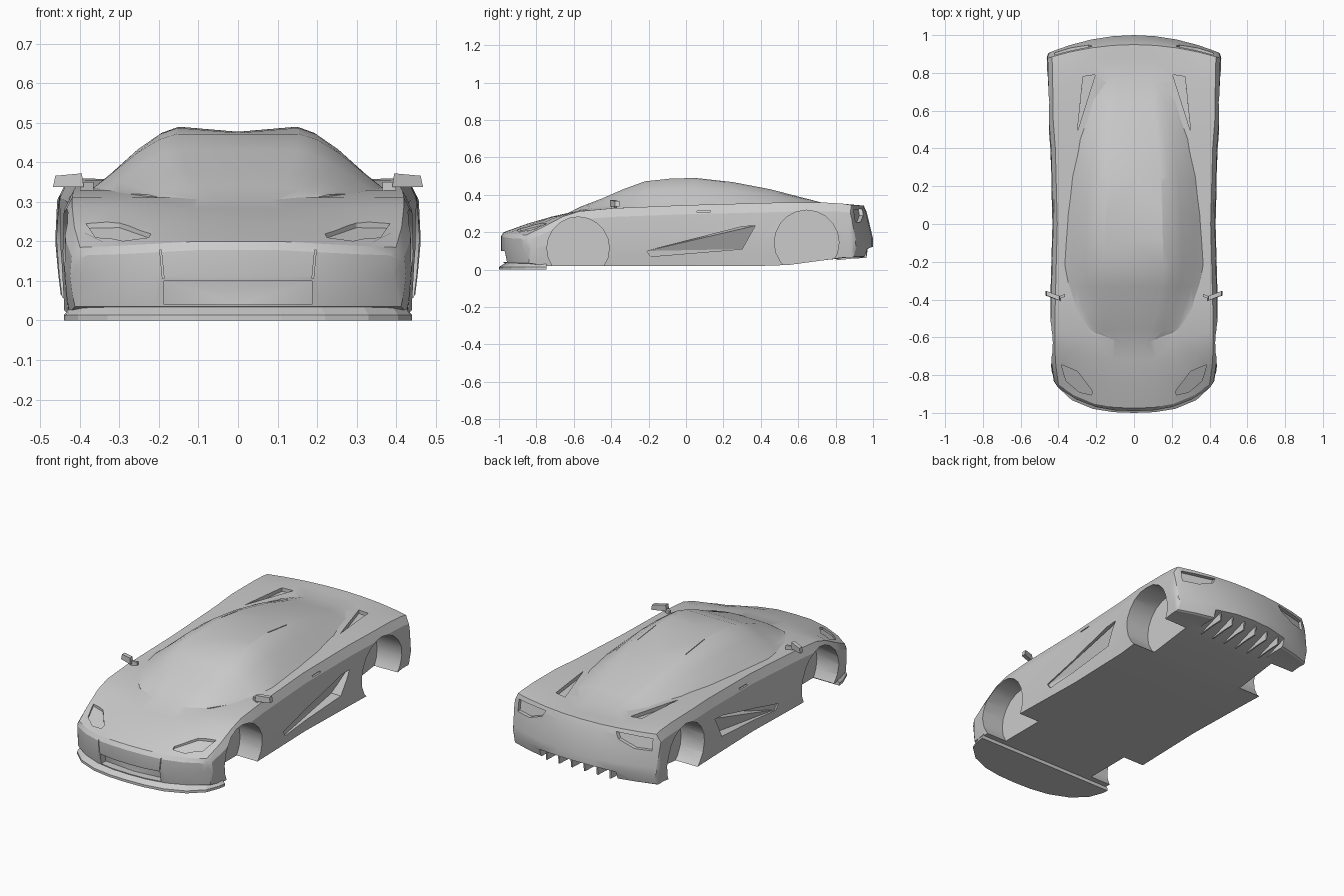
import bpy, bmesh, math
from mathutils import Vector
from mathutils.bvhtree import BVHTree

if "Cube" in bpy.data.objects:
    bpy.data.objects.remove(bpy.data.objects["Cube"])


def finish(name, bm):
    bmesh.ops.remove_doubles(bm, verts=bm.verts, dist=1e-5)
    bmesh.ops.recalc_face_normals(bm, faces=bm.faces)
    me = bpy.data.meshes.new(name)
    bm.to_mesh(me)
    bm.free()
    ob = bpy.data.objects.new(name, me)
    bpy.context.collection.objects.link(ob)
    return ob


def loft(name, sections):
    """Half sections (bottom centre to top centre), mirrored and capped with quads."""
    bm = bmesh.new()
    n = len(sections[0])
    for s in (1, -1):
        rows = [[bm.verts.new((s * x, y, z)) for x, y, z in sec] for sec in sections]
        for a, b in zip(rows, rows[1:]):
            for i in range(n - 1):
                bm.faces.new((a[i], a[i + 1], b[i + 1], b[i]))
        for r in (rows[0], rows[-1]):
            for i in range(n // 2 - 1):
                bm.faces.new((r[i], r[i + 1], r[n - 2 - i], r[n - 1 - i]))
            m = n // 2
            bm.faces.new((r[m - 1], r[m], r[m + 1]))
    return finish(name, bm)


def solid(name, loops):
    """Closed solid bridging matching loops of points."""
    bm = bmesh.new()
    rows = [[bm.verts.new(p) for p in lp] for lp in loops]
    n = len(rows[0])
    for a, b in zip(rows, rows[1:]):
        for i in range(n):
            j = (i + 1) % n
            bm.faces.new((a[i], a[j], b[j], b[i]))
    bm.faces.new(rows[0])
    bm.faces.new(rows[-1])
    return finish(name, bm)


def boolean(target, tool, op):
    mod = target.modifiers.new(op, 'BOOLEAN')
    mod.operation, mod.solver, mod.object = op, 'EXACT', tool
    bpy.context.view_layer.objects.active = target
    bpy.ops.object.modifier_apply(modifier=mod.name)
    bpy.data.objects.remove(tool)


# Body shell: y, half width, floor z, shoulder z, centre z
BODY = [(-.990, .405, .11, .165, .178), (-.975, .425, .035, .185, .20),
        (-.85, .44, .02, .235, .245), (-.72, .446, .02, .285, .283),
        (-.6, .446, .02, .312, .31), (-.4, .443, .02, .328, .33),
        (0, .432, .02, .345, .34), (.4, .443, .02, .356, .35),
        (.55, .455, .025, .36, .35), (.75, .458, .052, .358, .346),
        (.88, .46, .065, .352, .345), (.95, .462, .065, .345, .343),
        (.965, .461, .065, .31, .31), (.98, .458, .07, .25, .25),
        (1.0, .452, .12, .165, .165)]


def body_section(y, w, zb, zs, zc):
    h = zs - zb
    pts = [(f * w, zb) for f in (0, .25, .5, .75, .97)]
    pts += [(.985 * w, zb + .2 * h), (w, zb + .5 * h), (.99 * w, zs - .15 * h)]
    pts += [(f * w, zc + t * (zs - zc)) for f, t in ((.94, 1), (.75, .8), (.5, .4), (.25, 0), (0, 0))]
    out = []
    for x, z in pts:
        a = x / .43
        front = min(1, max(0, (-.5 - y) / .48))
        rear = min(1, max(0, (y - .8) / .2))
        out.append((x, y + .15 * front * a ** 2.6 - .085 * rear * a * a, z))
    return out


body = loft("body", [body_section(*s) for s in BODY])

# Cabin canopy: y, half width, top z
CABIN = [(-.66, .08, .288), (-.56, .23, .338), (-.45, .31, .38), (-.33, .355, .432),
         (-.22, .378, .472), (-.08, .372, .487), (.05, .365, .49), (.25, .345, .468),
         (.45, .31, .43), (.65, .25, .378), (.80, .20, .34)]


def cabin_section(y, w, zt):
    z0 = min(.33 + .02 * y, zt - .005)
    dip = 1.0 if y < -.2 else .92
    prof = [(1, 0), (.86, .28), (.68, .66), (.53, .9), (.41, 1), (0, dip)]
    pts = [(f * w, y, .25) for f, _ in reversed(prof)]
    pts.append((w, y, (z0 + .25) / 2))
    return pts + [(f * w, y, z0 + t * (zt - z0)) for f, t in prof]


boolean(body, loft("cabin", [cabin_section(*s) for s in CABIN]), 'UNION')

# Surface lookup used to sink recesses a set depth below the skin
probe = bmesh.new()
probe.from_mesh(body.data)
skin = BVHTree.FromBMesh(probe)
probe.free()


def recess(points, place, direction, depth, sides=(1, -1)):
    d0 = Vector(direction)
    for s in sides:
        d = Vector((d0.x * s, d0.y, d0.z))
        outer, inner = [], []
        for i, p in enumerate(points):
            q = Vector(place(*p))
            q.x *= s
            hit = skin.ray_cast(q - d * 3, d)[0]
            if hit is None:
                return
            outer.append(hit - d * .05)
            inner.append(hit + d * (depth[i] if isinstance(depth, list) else depth))
        boolean(body, solid("cutter", [outer, inner]), 'DIFFERENCE')


def top(x, y): return (x, y, 0)
def side(y, z): return (0, y, z)
def end(x, z): return (x, 0, z)


# Headlamps, rear deck slots and roof seams
recess([(.385, -.745), (.30, -.78), (.22, -.885), (.225, -.905), (.29, -.89), (.36, -.83)],
       top, (0, 0, -1), .012)
recess([(.30, .49), (.27, .78), (.205, .79)], top, (0, 0, -1), .02)
recess([(.15, .05), (.154, .05), (.154, .22), (.15, .22)], top, (0, 0, -1), .004)
# Side intakes and door handles
recess([(-.21, .10), (-.19, .07), (.30, .11), (.37, .235), (.30, .23)],
       side, (-1, 0, 0), [.008, .008, .06, .012, .06])
recess([(.06, .305), (.13, .307), (.13, .315), (.06, .313)], side, (-1, 0, 0), .01)
# Grille, bumper seams and tail lamps
recess([(-.187, .04), (0, .04), (.187, .04), (.187, .10), (0, .10), (-.187, .10)],
       end, (0, 1, 0), .04, (1,))
recess([(.187, .106), (.191, .106), (.198, .178), (.194, .178)], end, (0, 1, 0), .006)
recess([(.22, .325), (.42, .32), (.42, .255), (.33, .255), (.24, .29)], end, (0, -1, 0), .02)

# Wheel wells
for s in (1, -1):
    for cy, cz, r in ((-.577, .115, .167), (.645, .145, .173)):
        ring = [(cy + r * math.cos(2 * math.pi * i / 20), cz + r * math.sin(2 * math.pi * i / 20))
                for i in range(20)]
        well = solid("cutter", [[(s * x, y, z) for y, z in ring] for x in (.30, .6)])
        boolean(body, well, 'DIFFERENCE')

# Diffuser opening and its fins
wedge = [(.80, -.1), (1.05, -.1), (1.05, .14), (.80, .052)]
boolean(body, solid("cutter", [[(x, y, z) for y, z in wedge] for x in (-.24, .24)]), 'DIFFERENCE')
for i in range(6):
    x = -.2 + .08 * i
    fin = [(.80, .05), (.90, .06), (.965, .062), (.975 - .3 * x * x, .13), (.90, .10)]
    solid("diffuser_fin", [[(x + t, y, z) for y, z in fin] for t in (-.004, .004)])

# Front splitter
half = [(.11, -.996), (.22, -.978), (.33, -.932), (.405, -.862), (.435, -.785), (.44, -.745)]
outline = [(-x, y) for x, y in reversed(half)] + [(0, -1)] + half
solid("front_splitter", [[(x, y, 0) for x, y in outline], [(x, y, .014) for x, y in outline],
                         [(x * .96, min(y * .965, -.745), .036) for x, y in outline]])

# Door mirrors
for s in (1, -1):
    face = [(.39, -.395, .337), (.468, -.367, .337), (.462, -.367, .366), (.395, -.393, .372)]
    solid("mirror", [[(s * x, y + t, z) for x, y, z in face] for t in (-.012, .012)])
    arm = [(.365, -.385), (.40, -.398), (.40, -.385), (.365, -.37)]
    solid("mirror_arm", [[(s * x, y, z) for x, y in arm] for z in (.325, .350)])

# Soft panels with crisp creases
bpy.ops.object.select_all(action='DESELECT')
body.select_set(True)
bpy.context.view_layer.objects.active = body
bpy.ops.object.shade_smooth_by_angle(angle=math.radians(20))
